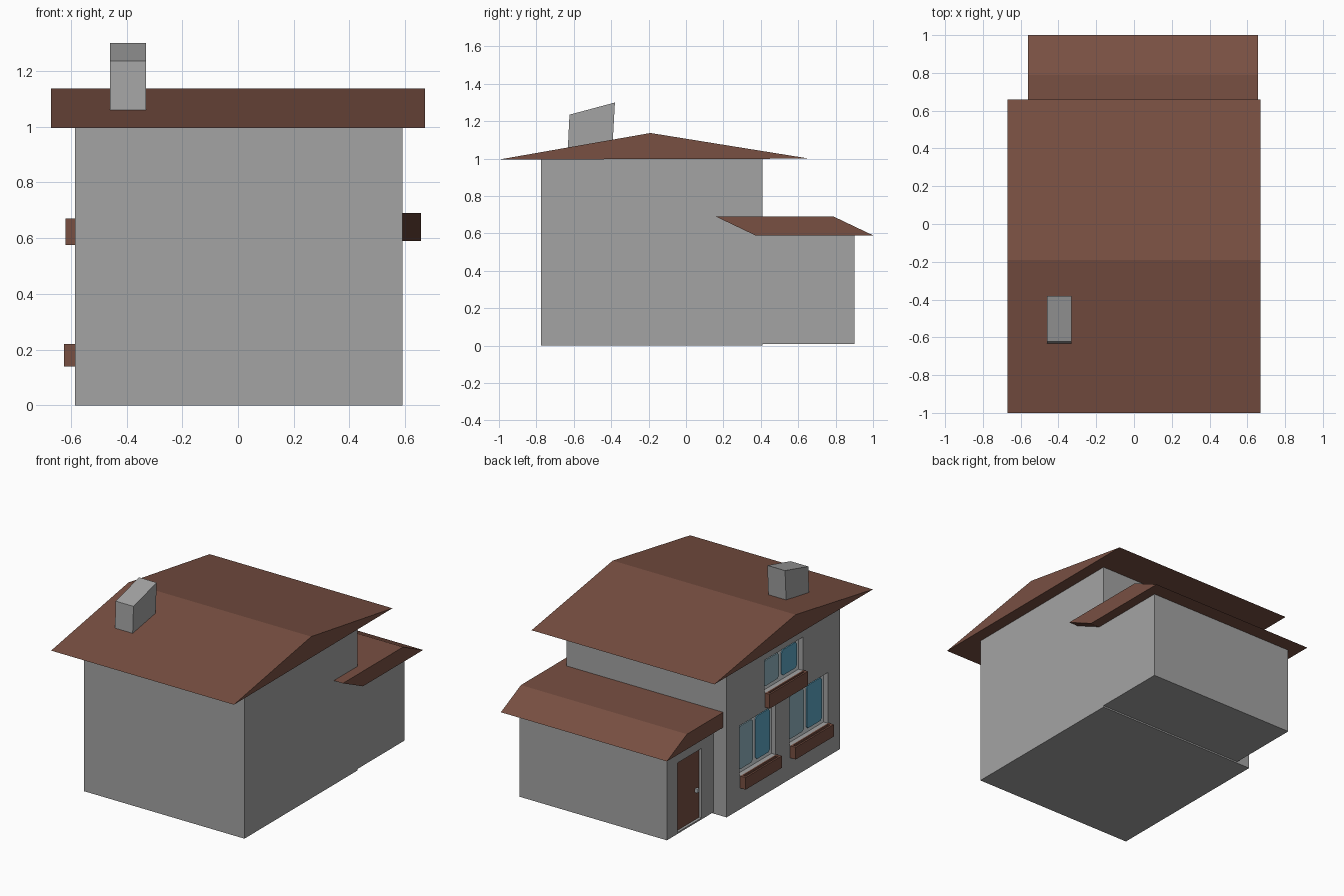
import bpy, bmesh

if "Cube" in bpy.data.objects:
    bpy.data.objects.remove(bpy.data.objects["Cube"])


def material(name, rgb):
    m = bpy.data.materials.new(name)
    m.diffuse_color = (*rgb, 1)
    m.use_nodes = True
    m.node_tree.nodes["Principled BSDF"].inputs["Base Color"].default_value = m.diffuse_color
    return m


WALL = material("wall_grey", (0.37, 0.37, 0.37))
BROWN = material("roof_brown", (0.19, 0.08, 0.055))
FRAME = material("frame_light_grey", (0.68, 0.72, 0.74))
PALE = material("glass_pale_blue", (0.28, 0.45, 0.52))
BLUE = material("glass_blue", (0.11, 0.38, 0.55))


def prism(name, profile, x0, x1, mat):
    """Extrude a (y, z) profile from x0 to x1."""
    bm = bmesh.new()
    face = bm.faces.new([bm.verts.new((x0, y, z)) for y, z in profile])
    out = bmesh.ops.extrude_face_region(bm, geom=[face])
    verts = [v for v in out["geom"] if isinstance(v, bmesh.types.BMVert)]
    bmesh.ops.translate(bm, verts=verts, vec=(x1 - x0, 0, 0))
    bmesh.ops.recalc_face_normals(bm, faces=bm.faces)
    mesh = bpy.data.meshes.new(name)
    bm.to_mesh(mesh)
    bm.free()
    mesh.materials.append(mat)
    ob = bpy.data.objects.new(name, mesh)
    bpy.context.collection.objects.link(ob)
    return ob


def box(name, x, y, z, mat):
    profile = [(y[0], z[0]), (y[1], z[0]), (y[1], z[1]), (y[0], z[1])]
    return prism(name, profile, x[0], x[1], mat)


def cut(ob, x, y, z):
    """Carve a box-shaped recess out of an object."""
    cutter = box("cutter", x, y, z, WALL)
    cutter.hide_render = True
    mod = ob.modifiers.new("recess", "BOOLEAN")
    mod.object, mod.operation, mod.solver = cutter, "DIFFERENCE", "EXACT"
    bpy.context.view_layer.objects.active = ob
    bpy.ops.object.modifier_apply(modifier=mod.name)
    bpy.data.objects.remove(cutter)


def pane(name, x, y, z, mat, c=0.015):
    """Thin glass plate with clipped corners."""
    (a, b), (d, e) = y, z
    prism(name, [(a + c, d), (b - c, d), (b, d + c), (b, e - c),
                 (b - c, e), (a + c, e), (a, e - c), (a, d + c)], x - 0.006, x, mat)


# Walls of the main block and the rear extension
L = -0.585
main = box("main_walls", (L, 0.59), (-0.775, 0.41), (0, 1.0), WALL)
ext = box("extension_walls", (-0.49, 0.59), (0.41, 0.90), (0.01, 0.60), WALL)

# Roofs
prism("main_roof", [(-1.0, 0.995), (0.66, 1.0), (-0.19, 1.137)], -0.67, 0.67, BROWN)
prism("extension_roof", [(0.16, 0.69), (0.37, 0.59), (1.0, 0.59), (0.79, 0.69)],
      -0.56, 0.657, BROWN)

# Chimney with slanted top
prism("chimney", [(-0.633, 1.03), (-0.395, 1.03), (-0.38, 1.30), (-0.623, 1.235)],
      -0.46, -0.33, WALL)

# Left wall windows: y range, planter bottom, planter top, window top, planter x
windows = [("rear", -0.104, 0.274, 0.14, 0.22, 0.555, -0.625),
           ("front", -0.649, -0.25, 0.14, 0.22, 0.555, -0.625),
           ("upper", -0.387, 0.012, 0.575, 0.67, 0.89, -0.618)]
DEPTH = 0.035
for name, y0, y1, zb, zt, top, px in windows:
    cut(main, (L - 0.1, L + DEPTH), (y0, y1), (zt, top))
    back, mid = L + DEPTH, (y0 + y1) / 2
    box(name + "_window_back", (back - 0.004, back), (y0, y1), (zt, top), FRAME)
    pane(name + "_window_pane_front", back - 0.004, (y0 + 0.025, mid - 0.015),
         (zt + 0.025, top - 0.025), BLUE)
    pane(name + "_window_pane_rear", back - 0.004, (mid + 0.015, y1 - 0.025),
         (zt + 0.025, top - 0.025), PALE)
    # Flower box with a shallow trough
    planter = box(name + "_flower_box", (px, L), (y0 - 0.006, y1 - 0.006), (zb, zt), BROWN)
    cut(planter, (px + 0.012, L - 0.01), (y0 + 0.012, y1 - 0.024), (zt - 0.012, zt + 0.05))

# Recessed door with knob on the extension's left wall
cut(ext, (-0.59, -0.465), (0.537, 0.79), (0.02, 0.48))
box("door", (-0.473, -0.465), (0.537, 0.79), (0.02, 0.48), BROWN)
box("door_handle", (-0.488, -0.473), (0.56, 0.58), (0.20, 0.225), FRAME)
